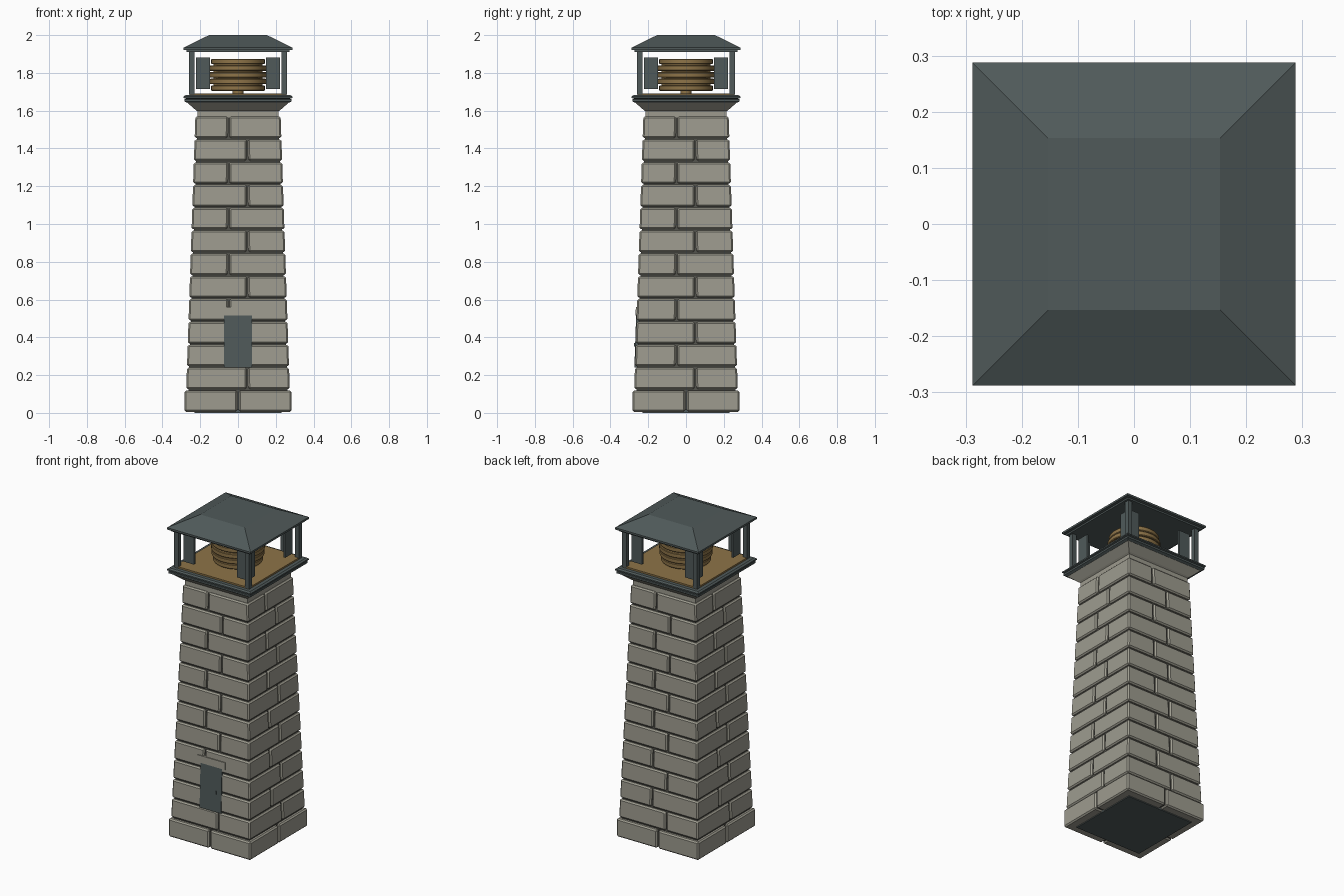
import bpy, bmesh, math
from mathutils import Matrix, Vector

if "Cube" in bpy.data.objects:
    bpy.data.objects.remove(bpy.data.objects["Cube"], do_unlink=True)


def material(name, rgb):
    m = bpy.data.materials.new(name)
    m.use_nodes = True
    color = (*rgb, 1)
    m.diffuse_color = color
    m.node_tree.nodes["Principled BSDF"].inputs["Base Color"].default_value = color
    return m


STONE = material("pale_stone", (0.34, 0.33, 0.275))
SLATE = material("dark_slate", (0.08, 0.102, 0.102))
BRASS = material("brass_brown", (0.27, 0.175, 0.065))
MORTAR = material("dark_mortar", (0.085, 0.085, 0.072))


def finish(name, bm, mat, smooth=False):
    bmesh.ops.recalc_face_normals(bm, faces=bm.faces)
    mesh = bpy.data.meshes.new(name)
    bm.to_mesh(mesh)
    bm.free()
    mesh.materials.append(mat)
    obj = bpy.data.objects.new(name, mesh)
    bpy.context.collection.objects.link(obj)
    if smooth:
        bpy.ops.object.select_all(action="DESELECT")
        obj.select_set(True)
        bpy.context.view_layer.objects.active = obj
        bpy.ops.object.shade_smooth_by_angle(angle=math.radians(35))
    return obj


def add_box(bm, lo, hi, bevel=0):
    lo, hi = Vector(lo), Vector(hi)
    mat = Matrix.Translation((lo + hi) / 2) @ Matrix.Diagonal((*(hi - lo), 1))
    verts = bmesh.ops.create_cube(bm, size=1, matrix=mat)["verts"]
    if bevel:
        edges = list({e for v in verts for e in v.link_edges})
        bmesh.ops.bevel(bm, geom=edges, offset=bevel, segments=1,
                        affect="EDGES", profile=0.5)


def square_loft(name, profile, mat):
    """Closed solid from stacked squares given as (half width, height)."""
    bm = bmesh.new()
    rings = [[bm.verts.new((sx * h, sy * h, z))
              for sx, sy in ((-1, -1), (1, -1), (1, 1), (-1, 1))] for h, z in profile]
    for a, b in zip(rings, rings[1:]):
        for i in range(4):
            j = (i + 1) % 4
            bm.faces.new((a[i], a[j], b[j], b[i]))
    bm.faces.new(rings[0])
    bm.faces.new(rings[-1])
    return finish(name, bm, mat)


def lathe(name, profile, mat, steps=48):
    bm = bmesh.new()
    verts = [bm.verts.new((r, 0, z)) for r, z in profile]
    edges = [bm.edges.new(p) for p in zip(verts, verts[1:])]
    bmesh.ops.spin(bm, geom=verts + edges, cent=(0, 0, 0), axis=(0, 0, 1),
                   angle=math.tau, steps=steps, use_merge=True)
    bmesh.ops.remove_doubles(bm, verts=bm.verts, dist=1e-5)
    return finish(name, bm, mat, smooth=True)


def turn_copies(bm):
    """Repeat the mesh at quarter turns around z."""
    source = bm.verts[:] + bm.edges[:] + bm.faces[:]
    for k in range(1, 4):
        new = bmesh.ops.duplicate(bm, geom=source)["geom"]
        bmesh.ops.rotate(bm, cent=(0, 0, 0), matrix=Matrix.Rotation(k * math.pi / 2, 3, "Z"),
                         verts=[g for g in new if isinstance(g, bmesh.types.BMVert)])


def wall(z):
    return 0.272 - 0.0335 * (z - 0.19)


# Stone courses: four corner blocks per course in a pinwheel, tapering upward
PITCH, GAP = 0.1208, 0.004
for course in range(13):
    z0 = 0.006 + course * PITCH
    z1 = z0 + PITCH - 2 * GAP
    joint = 0 if course == 0 else (0.05 if course % 2 else -0.05)
    mid = wall((z0 + z1) / 2)
    half = 0.283 if course == 0 else mid
    bm = bmesh.new()
    add_box(bm, (joint + GAP, -half, z0), (half, joint - GAP, z1), 0.008)
    turn_copies(bm)
    if course:
        for v in bm.verts:
            s = wall(v.co.z) / mid
            v.co.x *= s
            v.co.y *= s
    finish(f"stone_course_{course + 1}", bm, STONE)

# Mortar core and underside
square_loft("mortar_core", [(wall(0.11) - 0.012, 0.11), (wall(1.58) - 0.012, 1.58)], MORTAR)
square_loft("base_mortar", [(0.268, 0.014), (0.268, 0.118)], MORTAR)
square_loft("foundation_plate", [(0.23, 0), (0.23, 0.03)], SLATE)

# Doorway, leaning with the wall
lean = Matrix.Rotation(-math.atan(0.0335), 3, "X")


def on_wall(name, width, z0, z1, depth, mat, x=0):
    bm = bmesh.new()
    h = (z1 - z0) / 2
    add_box(bm, (x - width / 2, -depth, -h), (x + width / 2, 0.02, h))
    bmesh.ops.rotate(bm, cent=(0, 0, 0), matrix=lean, verts=bm.verts)
    bmesh.ops.translate(bm, vec=(0, -wall((z0 + z1) / 2), (z0 + z1) / 2), verts=bm.verts)
    return finish(name, bm, mat)


on_wall("door", 0.148, 0.24, 0.516, 0.003, SLATE)
on_wall("door_lintel", 0.192, 0.516, 0.56, 0.006, STONE)
on_wall("door_handle", 0.01, 0.352, 0.37, 0.008, SLATE, x=0.036)

# Flared cornice, gallery rim and floor
square_loft("cornice", [(0.215, 1.565), (0.215, 1.597), (0.225, 1.604),
                        (0.268, 1.642), (0.268, 1.65)], STONE)
square_loft("gallery_rim", [(0.27, 1.642), (0.283, 1.649), (0.283, 1.66), (0.276, 1.663),
                            (0.288, 1.667), (0.288, 1.675), (0.278, 1.682)], SLATE)
square_loft("gallery_floor", [(0.256, 1.68), (0.256, 1.692)], BRASS)

# Corner posts and angled corner screens
bm = bmesh.new()
add_box(bm, (0.231, 0.231, 1.685), (0.259, 0.259, 1.915))
turn_copies(bm)
finish("corner_posts", bm, SLATE)

bm = bmesh.new()
add_box(bm, (0.148, 0.21, 1.715), (0.222, 0.222, 1.882))
add_box(bm, (0.21, 0.148, 1.715), (0.222, 0.21, 1.882))
turn_copies(bm)
finish("corner_screens", bm, SLATE)

# Ringed lamp lens: barrel outline broken by grooves
profile = [(0, 1.705)]
for i in range(5):
    r = 0.152 - 0.0025 * (i - 2) ** 2
    z = 1.705 + i * 0.0352
    profile += [(0.13, z), (r - 0.003, z), (r, z + 0.004), (r, z + 0.025),
                (r - 0.003, z + 0.029), (0.13, z + 0.029)]
profile.append((0, profile[-1][1]))
lathe("lamp_lens", profile, BRASS)
lathe("lamp_stand", [(0, 1.69), (0.03, 1.69), (0.03, 1.71), (0, 1.71)], BRASS, 16)

# Hipped roof with a flat top
square_loft("roof", [(0.272, 1.91), (0.272, 1.92), (0.288, 1.922), (0.288, 1.934),
                     (0.153, 2.0)], SLATE)
